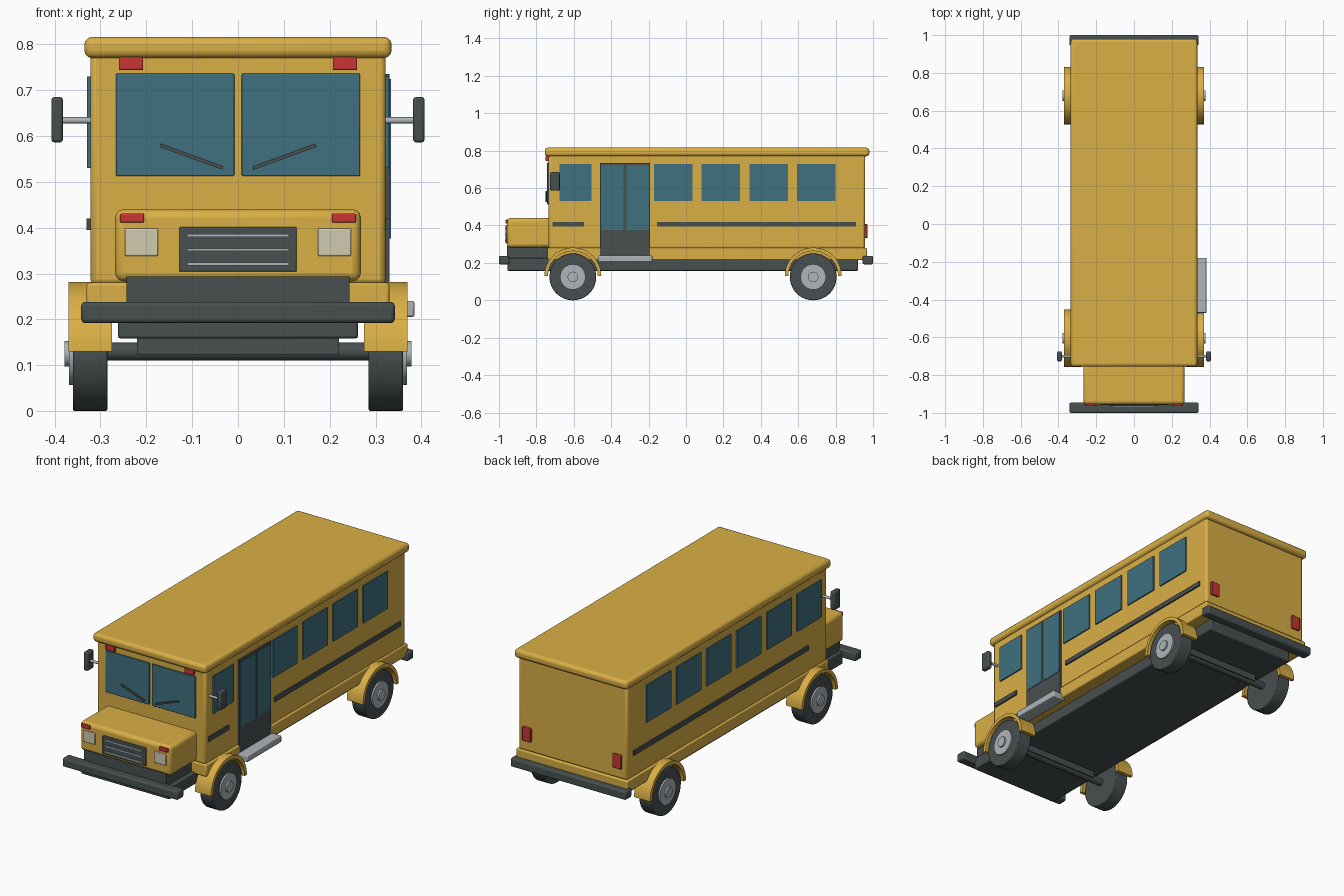
import bpy, bmesh, math
from mathutils import Matrix, Vector

cube = bpy.data.objects.get("Cube")
if cube:
    bpy.data.objects.remove(cube, do_unlink=True)


def material(name, r, g, b):
    m = bpy.data.materials.new(name)
    m.use_nodes = True
    m.diffuse_color = (r, g, b, 1)
    bsdf = next(n for n in m.node_tree.nodes if n.type == 'BSDF_PRINCIPLED')
    bsdf.inputs["Base Color"].default_value = (r, g, b, 1)
    bsdf.inputs["Roughness"].default_value = 0.6
    return m


YELLOW = material("bus yellow", 0.70, 0.43, 0.06)
DARK = material("charcoal", 0.065, 0.08, 0.08)
GLASS = material("blue glass", 0.05, 0.16, 0.215)
RED = material("lamp red", 0.58, 0.035, 0.035)
CREAM = material("headlamp cream", 0.63, 0.60, 0.43)
GREY = material("light metal", 0.42, 0.46, 0.49)


def finish(name, bm, mat, bevel=0, segments=2, smooth=True):
    bmesh.ops.recalc_face_normals(bm, faces=bm.faces)
    me = bpy.data.meshes.new(name)
    bm.to_mesh(me)
    bm.free()
    me.materials.append(mat)
    ob = bpy.data.objects.new(name, me)
    bpy.context.collection.objects.link(ob)
    if bevel:
        mod = ob.modifiers.new("soft edges", 'BEVEL')
        mod.width, mod.segments = bevel, segments
    if smooth:
        bpy.ops.object.select_all(action='DESELECT')
        ob.select_set(True)
        bpy.context.view_layer.objects.active = ob
        bpy.ops.object.shade_smooth_by_angle(angle=math.radians(35))
    return ob


def box(name, x, y, z, mat, bevel=0, segments=2):
    """Box from (low, high) ranges along each axis."""
    bm = bmesh.new()
    bmesh.ops.create_cube(bm, size=1)
    for v in bm.verts:
        for i, (lo, hi) in enumerate((x, y, z)):
            v.co[i] = lo if v.co[i] < 0 else hi
    return finish(name, bm, mat, bevel, segments, smooth=bevel > 0)


def pair(name, x, y, z, mat, bevel=0):
    """Mirrored boxes on both sides."""
    box("left_" + name, x, y, z, mat, bevel)
    box("right_" + name, (-x[1], -x[0]), y, z, mat, bevel)


def rod(name, x, y, z, radius, mat, bevel=0, sides=48):
    """Cylinder lying along x."""
    bm = bmesh.new()
    bmesh.ops.create_cone(bm, cap_ends=True, segments=sides, radius1=radius,
                          radius2=radius, depth=x[1] - x[0])
    place = Matrix.Translation(((x[0] + x[1]) / 2, y, z)) @ Matrix.Rotation(math.pi / 2, 4, 'Y')
    bmesh.ops.transform(bm, matrix=place, verts=bm.verts)
    ob = finish(name, bm, mat)
    if bevel:
        mod = ob.modifiers.new("soft edges", 'BEVEL')
        mod.width, mod.segments = bevel, 2
    return ob


def arch(name, x, y, z, outer, inner, mat, steps=24):
    """Half ring over a wheel."""
    bm = bmesh.new()
    angles = [math.pi * i / steps for i in range(steps + 1)]
    ring = [(outer, a) for a in angles] + [(inner, a) for a in reversed(angles)]
    verts = [bm.verts.new((x[0], y + r * math.cos(a), z + r * math.sin(a))) for r, a in ring]
    n = steps + 1
    strip = [bm.faces.new((verts[i], verts[i + 1], verts[2 * n - 2 - i], verts[2 * n - 1 - i]))
             for i in range(steps)]
    out = bmesh.ops.extrude_face_region(bm, geom=strip)
    moved = [v for v in out["geom"] if isinstance(v, bmesh.types.BMVert)]
    bmesh.ops.translate(bm, vec=(x[1] - x[0], 0, 0), verts=moved)
    return finish(name, bm, mat)


# Body shell, skirt, roof and hood
box("body", (-0.322, 0.322), (-0.735, 0.958), (0.275, 0.785), YELLOW, 0.012)
box("skirt", (-0.33, 0.33), (-0.74, 0.968), (0.215, 0.28), YELLOW, 0.006)
box("roof", (-0.335, 0.335), (-0.755, 0.98), (0.77, 0.816), YELLOW, 0.016, 3)
box("hood", (-0.268, 0.268), (-0.956, -0.70), (0.283, 0.44), YELLOW, 0.018, 3)

# Chassis and bumpers
box("chassis", (-0.262, 0.262), (-0.955, 0.92), (0.158, 0.225), DARK, 0.006)
box("hood_base", (-0.243, 0.243), (-0.958, -0.72), (0.215, 0.293), DARK)
box("front_bumper", (-0.342, 0.342), (-1.0, -0.945), (0.192, 0.238), DARK, 0.008)
box("rear_bumper", (-0.342, 0.342), (0.945, 1.0), (0.192, 0.238), DARK, 0.008)

# Wheels, axles and fenders
WHEEL_Z = 0.125
for end, y in (("front", -0.605), ("rear", 0.68)):
    rod(end + "_axle", (-0.30, 0.30), y, 0.13, 0.02, DARK, sides=24)
    box(end + "_axle_beam", (-0.22, 0.22), (y - 0.025, y + 0.025), (0.123, 0.16), DARK)
    for side, s in (("left", 1), ("right", -1)):
        def span(a, b):
            return (a, b) if s > 0 else (-b, -a)
        tag = side + "_" + end
        rod(tag + "_tire", span(0.285, 0.36), y, WHEEL_Z, 0.125, DARK, 0.004)
        rod(tag + "_rim", span(0.35, 0.369), y, WHEEL_Z, 0.068, GREY)
        rod(tag + "_hub", span(0.36, 0.378), y, WHEEL_Z, 0.028, GREY, sides=24)
        arch(tag + "_fender", span(0.275, 0.37), y, 0.13, 0.152, 0.133, YELLOW)

# Side windows: six on one side, five plus the door on the other
WIN_Z = (0.53, 0.73)
for i in range(6):
    c = 0.697 - 0.255 * i
    wide = (c - 0.103, c + 0.103)
    box(f"right_window_{i + 1}", (-0.329, -0.32), wide, WIN_Z, GLASS)
    if i < 4:
        box(f"left_window_{i + 1}", (0.32, 0.329), wide, WIN_Z, GLASS)
box("left_cab_window", (0.32, 0.329), (-0.675, -0.505), WIN_Z, GLASS)

# Side stripes
STRIPE_Z = (0.395, 0.42)
box("right_stripe", (-0.33, -0.32), (-0.57, 0.91), STRIPE_Z, DARK)
box("left_stripe", (0.32, 0.33), (-0.155, 0.91), STRIPE_Z, DARK)
box("left_cab_stripe", (0.32, 0.33), (-0.715, -0.545), STRIPE_Z, DARK)

# Entry door and step
box("door_frame", (0.31, 0.331), (-0.46, -0.192), (0.24, 0.735), DARK)
for i, y in enumerate(((-0.455, -0.335), (-0.318, -0.197))):
    box(f"door_glass_{i + 1}", (0.328, 0.334), y, (0.376, 0.724), GLASS)
box("entry_step", (0.31, 0.385), (-0.47, -0.18), (0.205, 0.24), GREY, 0.005)

# Windshield and wipers
pair("windshield", (0.008, 0.266), (-0.742, -0.732), (0.513, 0.736), GLASS, 0.002)
for side, s in (("left", 1), ("right", -1)):
    a, b = Vector((s * 0.033, -0.746, 0.53)), Vector((s * 0.17, -0.746, 0.58))
    bm = bmesh.new()
    bmesh.ops.create_cube(bm, size=1)
    d = b - a
    place = (Matrix.Translation((a + b) / 2) @ Matrix.Rotation(-math.atan2(d.z, d.x), 4, 'Y')
             @ Matrix.Diagonal((d.length, 0.008, 0.008, 1)))
    bmesh.ops.transform(bm, matrix=place, verts=bm.verts)
    finish(side + "_wiper", bm, DARK, smooth=False)

# Lamps
pair("roof_marker", (0.207, 0.26), (-0.75, -0.73), (0.744, 0.772), RED, 0.003)
pair("turn_signal", (0.205, 0.257), (-0.964, -0.94), (0.411, 0.431), RED, 0.003)
pair("headlamp", (0.174, 0.247), (-0.963, -0.94), (0.338, 0.398), CREAM, 0.003)
pair("tail_lamp", (0.243, 0.293), (0.95, 0.97), (0.333, 0.407), RED, 0.003)

# Grille
box("grille", (-0.128, 0.128), (-0.964, -0.94), (0.304, 0.401), DARK, 0.003)
for i in range(3):
    z = 0.321 + 0.031 * i
    box(f"grille_bar_{i + 1}", (-0.111, 0.111), (-0.969, -0.96), (z - 0.003, z + 0.003), GREY)

# Side mirrors
rod("left_mirror_arm", (0.315, 0.39), -0.70, 0.634, 0.007, GREY, sides=16)
rod("right_mirror_arm", (-0.39, -0.315), -0.70, 0.634, 0.007, GREY, sides=16)
pair("mirror", (0.382, 0.407), (-0.727, -0.675), (0.586, 0.685), DARK, 0.006)
